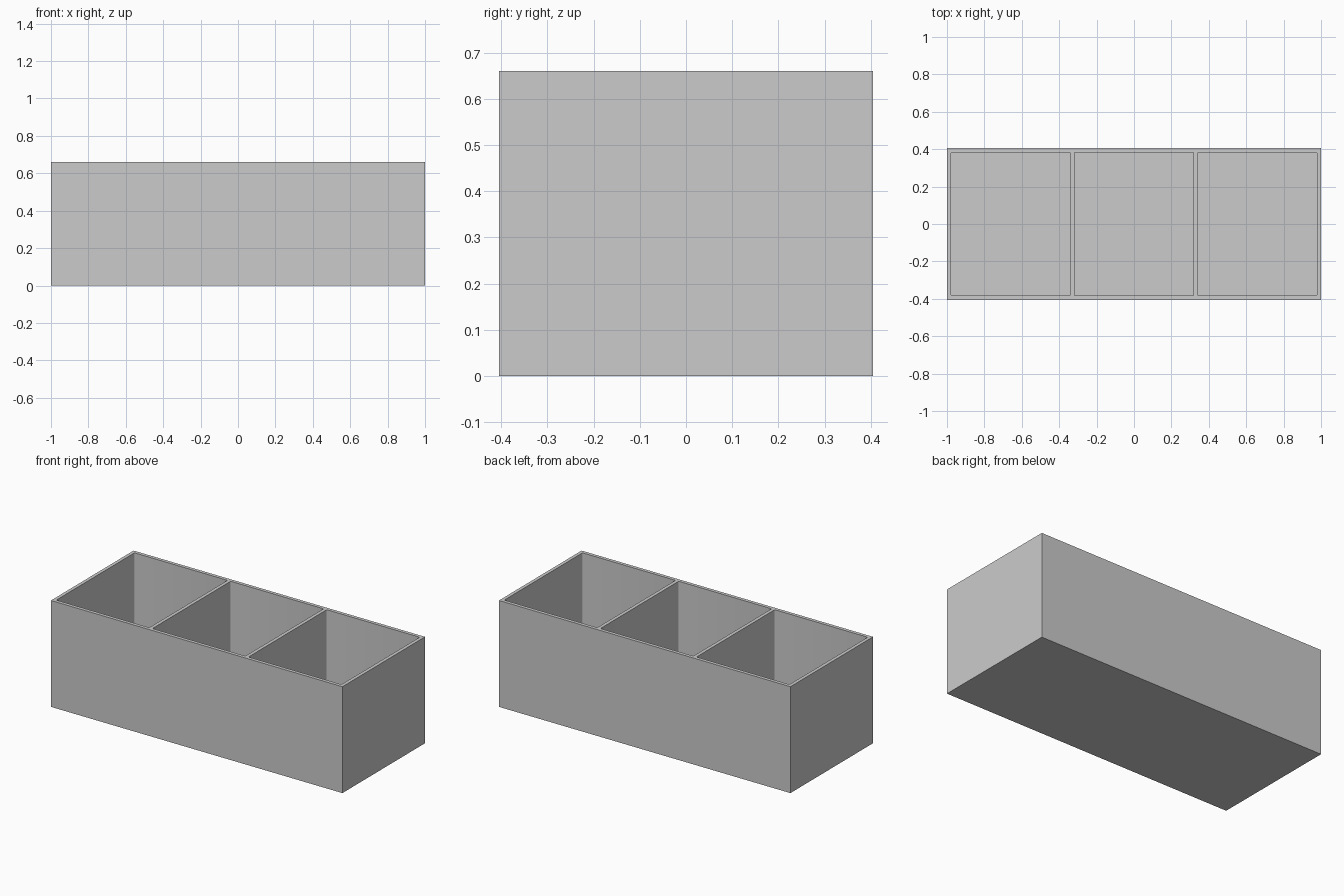
import bpy
import bmesh
from mathutils import Matrix, Vector

default = bpy.data.objects.get("Cube")
if default:
    bpy.data.objects.remove(default, do_unlink=True)

LENGTH, DEPTH, HEIGHT = 2.0, 0.81, 0.66
WALL = 0.0215
CELLS = 3
CORNER = 0.008
CELL_LENGTH = (LENGTH - WALL * (CELLS + 1)) / CELLS

grey = bpy.data.materials.new("plain grey")
grey.use_nodes = True
colour = (0.6, 0.6, 0.6, 1)
grey.diffuse_color = colour
grey.node_tree.nodes["Principled BSDF"].inputs["Base Color"].default_value = colour


def block(name, size, centre, corner=0):
    """Box, optionally with rounded upright edges."""
    bm = bmesh.new()
    bmesh.ops.create_cube(bm, size=1, matrix=Matrix.LocRotScale(
        Vector(centre), None, Vector(size)))
    if corner:
        upright = [e for e in bm.edges
                   if abs(e.verts[0].co.z - e.verts[1].co.z) > size[2] / 2]
        bmesh.ops.bevel(bm, geom=upright, offset=corner, segments=4,
                        profile=0.5, affect='EDGES')
    mesh = bpy.data.meshes.new(name)
    bm.to_mesh(mesh)
    bm.free()
    mesh.materials.append(grey)
    obj = bpy.data.objects.new(name, mesh)
    bpy.context.collection.objects.link(obj)
    return obj


# Outer body of the open tray
tray = block("divided_tray", (LENGTH, DEPTH, HEIGHT), (0, 0, HEIGHT / 2))
bpy.context.view_layer.objects.active = tray
tray.select_set(True)

# Hollow out the equal compartments, leaving the floor and dividers
for i in range(CELLS):
    x = (i - (CELLS - 1) / 2) * (CELL_LENGTH + WALL)
    cutter = block("compartment_cutter",
                   (CELL_LENGTH, DEPTH - 2 * WALL, HEIGHT),
                   (x, 0, HEIGHT / 2 + WALL), CORNER)
    cutter.hide_render = True
    cut = tray.modifiers.new("compartment", 'BOOLEAN')
    cut.operation = 'DIFFERENCE'
    cut.solver = 'EXACT'
    cut.object = cutter
    bpy.ops.object.modifier_apply(modifier=cut.name)
    bpy.data.objects.remove(cutter, do_unlink=True)

bpy.ops.object.shade_smooth_by_angle()
